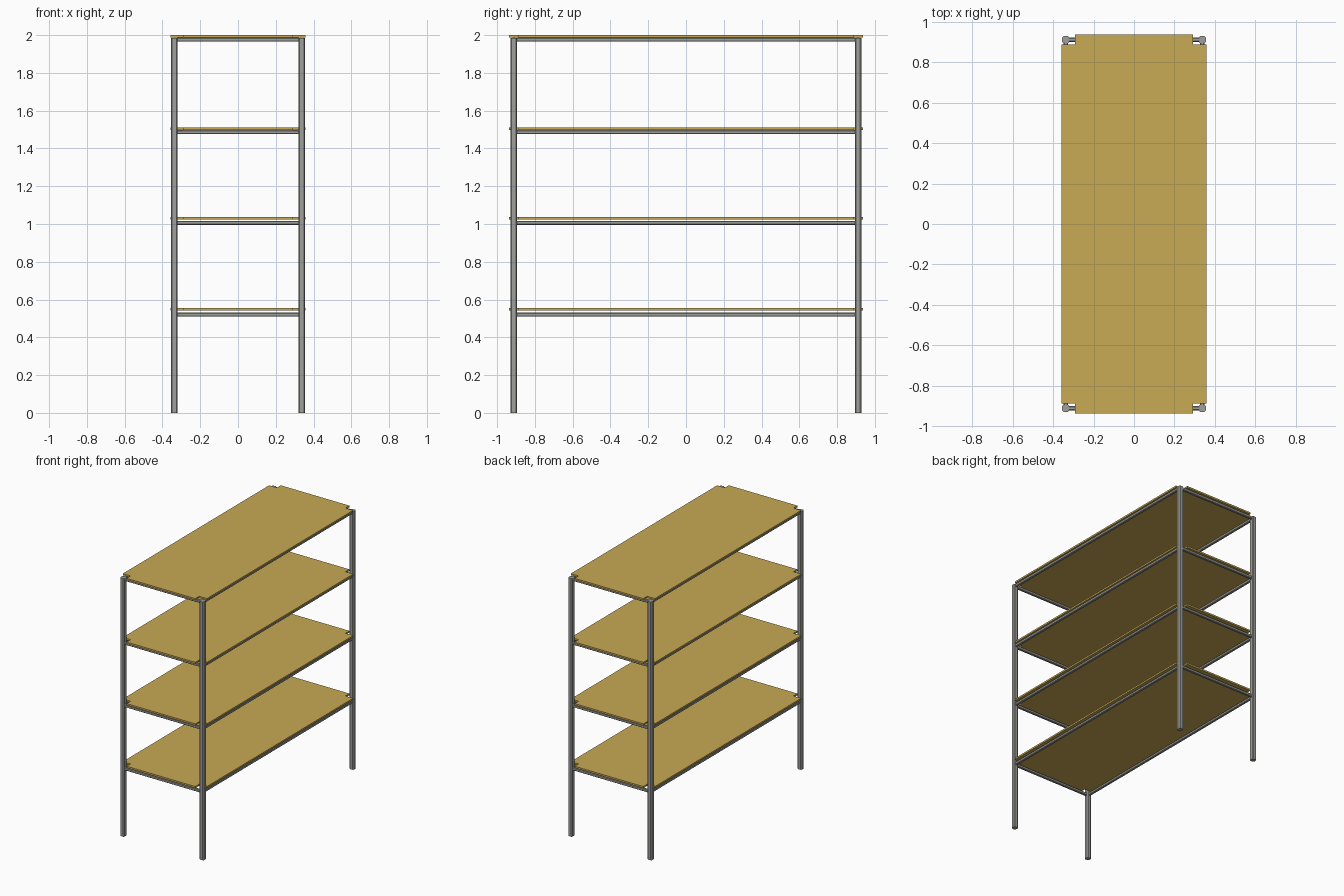
import bpy, bmesh

if "Cube" in bpy.data.objects:
    bpy.data.objects.remove(bpy.data.objects["Cube"])


def material(name, color):
    m = bpy.data.materials.new(name)
    m.diffuse_color = (*color, 1)
    m.use_nodes = True
    m.node_tree.nodes["Principled BSDF"].inputs["Base Color"].default_value = m.diffuse_color
    return m


WOOD = material("plywood", (0.58, 0.40, 0.09))
STEEL = material("grey steel", (0.35, 0.35, 0.33))


def prism(name, outline, z0, z1, mat):
    """Extrude an xy outline between two heights."""
    bm = bmesh.new()
    face = bm.faces.new([bm.verts.new((x, y, z0)) for x, y in outline])
    out = bmesh.ops.extrude_face_region(bm, geom=[face])
    verts = [g for g in out["geom"] if isinstance(g, bmesh.types.BMVert)]
    bmesh.ops.translate(bm, verts=verts, vec=(0, 0, z1 - z0))
    bmesh.ops.recalc_face_normals(bm, faces=bm.faces)
    mesh = bpy.data.meshes.new(name)
    bm.to_mesh(mesh)
    bm.free()
    mesh.materials.append(mat)
    obj = bpy.data.objects.new(name, mesh)
    bpy.context.collection.objects.link(obj)
    return obj


def chamfered(w, c):
    """Square outline with cut corners."""
    h = w / 2
    return [(h, -h + c), (h, h - c), (h - c, h), (-h + c, h),
            (-h, h - c), (-h, -h + c), (-h + c, -h), (h - c, -h)]


PX, PY, PW = 0.338, 0.911, 0.035   # post centres and width
BX, BY = 0.358, 0.936              # board half sizes
NX, NY = 0.292, 0.888              # corner notch positions

# corner posts
for sx, xn in ((-1, "left"), (1, "right")):
    for sy, yn in ((-1, "front"), (1, "back")):
        post = prism(f"{yn}_{xn}_post", chamfered(PW, 0.006), 0, 1.986, STEEL)
        post.location = (sx * PX, sy * PY, 0)

# board outline with notched corners
notched = [(BX, -NY), (BX, NY), (NX, NY), (NX, BY), (-NX, BY), (-NX, NY),
           (-BX, NY), (-BX, -NY), (-NX, -NY), (-NX, -BY), (NX, -BY), (NX, -NY)]

# shelves: board bottom, rail centre
for i, (zb, zr) in enumerate(((0.542, 0.520), (1.024, 1.006),
                              (1.497, 1.486), (1.987, 1.9765)), 1):
    prism(f"shelf_board_{i}", notched, zb, zb + 0.013, WOOD)
    for s in (-1, 1):
        # short rails across the ends
        lx = PX - PW / 2 + 0.002
        r = prism(f"short_rail_{i}", chamfered(0.021, 0.004), -lx, lx, STEEL)
        r.rotation_euler = (0, 1.5707963, 0)
        r.location = (0, s * PY, zr)
        # long rails along the sides
        ly = PY - PW / 2 + 0.002
        r = prism(f"long_rail_{i}", chamfered(0.021, 0.004), -ly, ly, STEEL)
        r.rotation_euler = (1.5707963, 0, 0)
        r.location = (s * PX, 0, zr)
